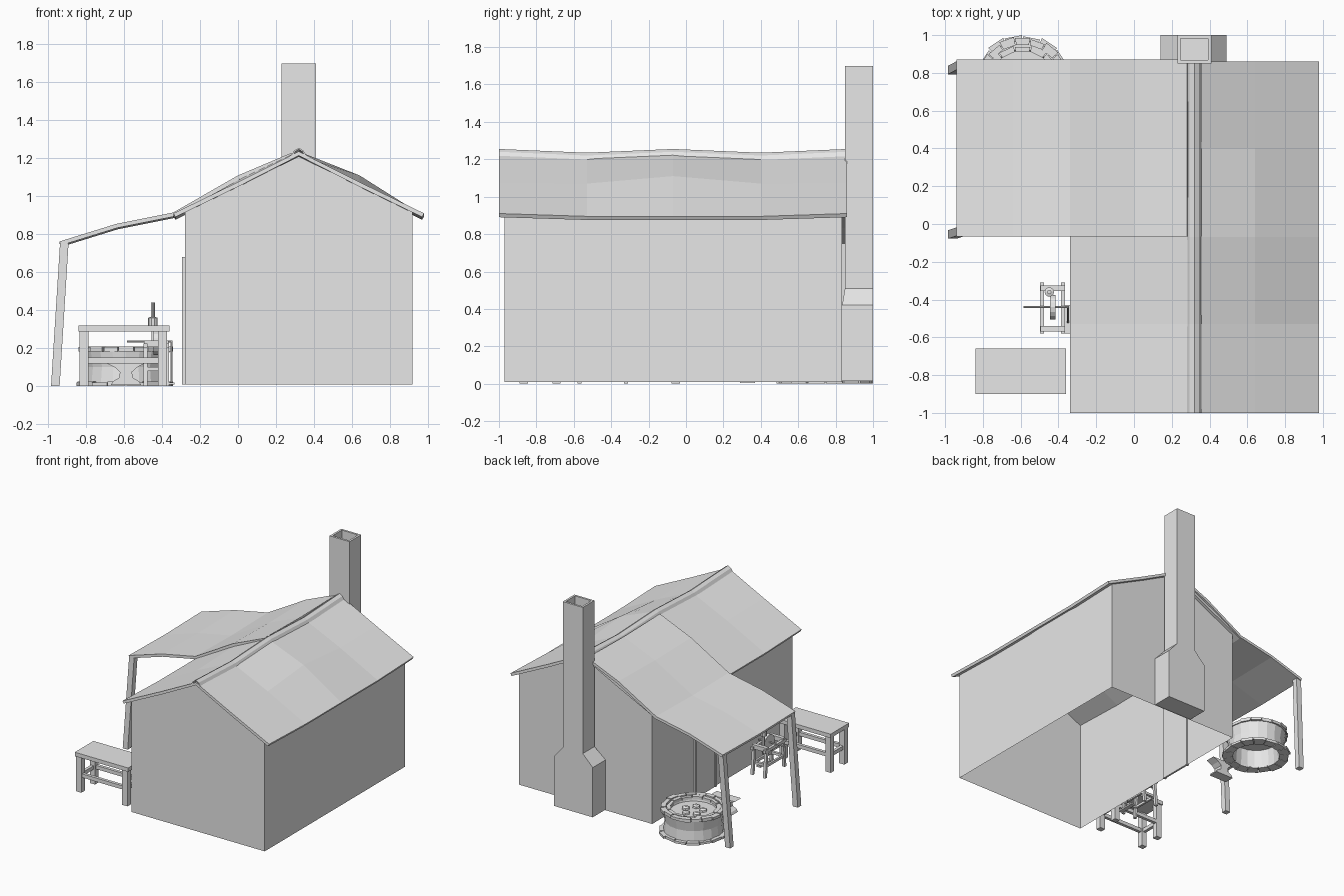
import bpy, bmesh, math
from mathutils import Vector

cube = bpy.data.objects.get("Cube")
if cube:
    bpy.data.objects.remove(cube, do_unlink=True)

clay = bpy.data.materials.new("plain_grey")
clay.use_nodes = True
GREY = (0.8, 0.8, 0.8, 1)
clay.diffuse_color = GREY
clay.node_tree.nodes["Principled BSDF"].inputs["Base Color"].default_value = GREY


def finish(name, bm, fix=True):
    if fix:
        bmesh.ops.recalc_face_normals(bm, faces=bm.faces)
    mesh = bpy.data.meshes.new(name)
    bm.to_mesh(mesh)
    bm.free()
    mesh.materials.append(clay)
    ob = bpy.data.objects.new(name, mesh)
    bpy.context.scene.collection.objects.link(ob)
    return ob


def loft(name, rings, caps=True, closed=False):
    """Skin a list of equal-length closed rings."""
    bm = bmesh.new()
    rows = [[bm.verts.new(p) for p in ring] for ring in rings]
    pairs = list(zip(rows, rows[1:]))
    if closed:
        pairs.append((rows[-1], rows[0]))
    for a, b in pairs:
        n = len(a)
        for i in range(n):
            j = (i + 1) % n
            bm.faces.new((a[i], a[j], b[j], b[i]))
    if caps and not closed:
        bm.faces.new(rows[0])
        bm.faces.new(rows[-1])
    return finish(name, bm)


def rect(x0, x1, y0, y1, z):
    return [(x0, y0, z), (x1, y0, z), (x1, y1, z), (x0, y1, z)]


def box(name, x, y, z):
    return loft(name, [rect(*x, *y, z[0]), rect(*x, *y, z[1])])


def beam(name, p, q, w):
    """Leaning post with level ends."""
    h = w / 2
    return loft(name, [rect(c[0] - h, c[0] + h, c[1] - h, c[1] + h, c[2]) for c in (p, q)])


def extrude_y(name, outline, y0, y1):
    return loft(name, [[(x, y, z) for x, z in outline] for y in (y0, y1)])


def lathe(name, centre, profile, sides, closed=False):
    cx, cy = centre
    turn = [2 * math.pi * i / sides for i in range(sides)]
    return loft(name, [[(cx + r * math.cos(a), cy + r * math.sin(a), z) for a in turn]
                       for r, z in profile], closed=closed)


def rod(name, p, q, r, sides=8):
    p, q = Vector(p), Vector(q)
    rot = (q - p).to_track_quat('Z', 'Y')
    ring = [rot @ Vector((r * math.cos(a), r * math.sin(a), 0))
            for a in (2 * math.pi * i / sides for i in range(sides))]
    return loft(name, [[e + v for v in ring] for e in (p, q)])


def sheet(name, profile, ys, thick):
    """Sagging roof sheet; profile holds x and one height per y station."""
    bm = bmesh.new()
    grid = [[bm.verts.new((x, y, z)) for y, z in zip(ys, zs)] for x, zs in profile]
    for a, b in zip(grid, grid[1:]):
        for i in range(len(ys) - 1):
            bm.faces.new((a[i], b[i], b[i + 1], a[i + 1]))
    for f in bm.faces:
        f.normal_update()
        if f.normal.z < 0:
            f.normal_flip()
    ob = finish(name, bm, fix=False)
    mod = ob.modifiers.new("thickness", 'SOLIDIFY')
    mod.thickness = thick
    mod.offset = -1
    return ob


# House shell, open underneath
walls = extrude_y("house_walls", [(-.28, .01), (.92, .01), (.92, .915), (.32, 1.21), (-.28, .915)],
                  -.97, .835)
bm = bmesh.new()
bm.from_mesh(walls.data)
bmesh.ops.delete(bm, geom=[f for f in bm.faces if abs(f.normal.z) > .5], context='FACES')
bm.to_mesh(walls.data)
bm.free()

# Roof, ridge cap and porch roof
ys = [-1, -.53, -.07, .4, .86]
wave = [0, -.02, 0, -.02, 0]
eave = [.91, .895, .895, .895, .91]
ridge = [1.236 + w for w in wave]
sheet("main_roof", [(-.34, eave), (0, [1.075, 1.07, 1.085, 1.07, 1.075]), (.32, ridge),
                    (.64, [1.075, 1.07, 1.11, 1.07, 1.075]), (.98, eave)], ys, .022)
sheet("ridge_cap", [(.32 + d, [h + w for w in wave]) for d, h in
                    ((-.04, 1.215), (-.025, 1.24), (0, 1.255), (.025, 1.24), (.04, 1.215))], ys, .008)
sheet("porch_roof", [(x, [z, z - .008, z]) for x, z in
                     ((.28, 1.228), (0, 1.11), (-.34, .915), (-.64, .855), (-.94, .762))],
      [-.065, .4, .87], .022)

# Porch posts
for side, y0, y1 in (("front", -.055, -.04), ("back", .815, .84)):
    beam(side + "_porch_post", (-.962, y0, 0), (-.915, y1, .75), .045)

# Door with a thin frame in the porch-side wall
box("door", (-.287, -.272), (.04, .28), (.01, .66))
for y in (.02, .28):
    box("door_jamb", (-.294, -.27), (y, y + .02), (.01, .68))
box("door_lintel", (-.294, -.27), (.02, .3), (.66, .68))

# Chimney with shouldered base and hollow flue
loft("chimney", [rect(.14, .49, .835, 1, .015), rect(.14, .49, .835, 1, .42),
                 rect(.23, .41, .85, 1, .51), rect(.23, .41, .85, 1, 1.7),
                 rect(.247, .393, .867, .983, 1.7), rect(.247, .393, .867, .983, 1.3)])

# Round stone hearth
hearth = (-.59, .745)
lathe("hearth_wall", hearth, [(.225, .01), (.215, .1), (.23, .19), (.18, .19), (.17, .15), (.18, .01)],
      20, closed=True)
lathe("hearth_bed", hearth, [(.175, .15), (.175, .165)], 20)


def stone_ring(name, count, r0, r1, z0, z1):
    for i in range(count):
        a0 = 2 * math.pi * (i + .03) / count
        a1 = 2 * math.pi * (i + .97) / count
        out = r1 + .006 * (i % 3 - 1)
        plan = [(r0, a0), (out, a0), (out, a1), (r0, a1)]
        loft(name, [[(hearth[0] + r * math.cos(a), hearth[1] + r * math.sin(a), z)
                     for r, a in plan] for z in (z0, z1 + .004 * (i % 2))])


stone_ring("hearth_base_stone", 16, .18, .255, .002, .02)
stone_ring("hearth_rim_stone", 18, .205, .243, .183, .205)
stone_ring("hearth_inner_stone", 14, .172, .203, .18, .2)
for i in range(5):
    a = 2 * math.pi * i / 5
    c = (hearth[0] + .07 * math.cos(a), hearth[1] + .07 * math.sin(a))
    lathe("coal", c, [(.032, .16), (.028, .178), (.012, .188)], 6)

# Anvil
half = [(.08, .005), (.07, .025), (.035, .045), (.032, .075), (.06, .1), (.11, .125)]
outline = [(-.59 + d, z) for d, z in half] + [(-.59 - d, z) for d, z in reversed(half)]
extrude_y("anvil", outline, .29, .37)

# Workbench
box("bench_top", (-.84, -.36), (-.9, -.66), (.288, .32))
for x in (-.835, -.42):
    for y in (-.89, -.715):
        box("bench_leg", (x, x + .047), (y, y + .045), (0, .29))
    box("bench_side_rail", (x + .01, x + .035), (-.85, -.7), (.12, .15))
for y in (-.88, -.7):
    box("bench_long_rail", (-.8, -.4), (y, y + .025), (.12, .15))

# Grindstone stand with wheel, crank and water can
for x in (-.487, -.375):
    for y, lean in ((-.57, .02), (-.32, -.02)):
        beam("grinder_leg", (x, y, 0), (x, y + lean, .21), .022)
    box("grinder_rail", (x - .011, x + .011), (-.58, -.31), (.2, .225))
    box("grinder_lower_rail", (x - .008, x + .008), (-.56, -.33), (.08, .1))
for y in (-.57, -.355):
    box("grinder_cross_bar", (-.495, -.365), (y, y + .03), (.205, .24))
    box("grinder_lower_cross_bar", (-.487, -.375), (y, y + .02), (.08, .1))
rod("grindstone", (-.445, -.44, .23), (-.415, -.44, .23), .065, 16)
rod("grinder_axle", (-.585, -.44, .235), (-.345, -.44, .235), .006)
rod("crank_rod", (-.35, -.44, .235), (-.35, -.52, .02), .006)
box("foot_pedal", (-.37, -.335), (-.58, -.43), (.008, .02))
can = (-.448, -.36)
box("can_stand", (can[0] - .008, can[0] + .008), (can[1] - .008, can[1] + .008), (.22, .325))
lathe("water_can", can, [(.025, .32), (.025, .36), (.011, .365), (.011, .44)], 10)
